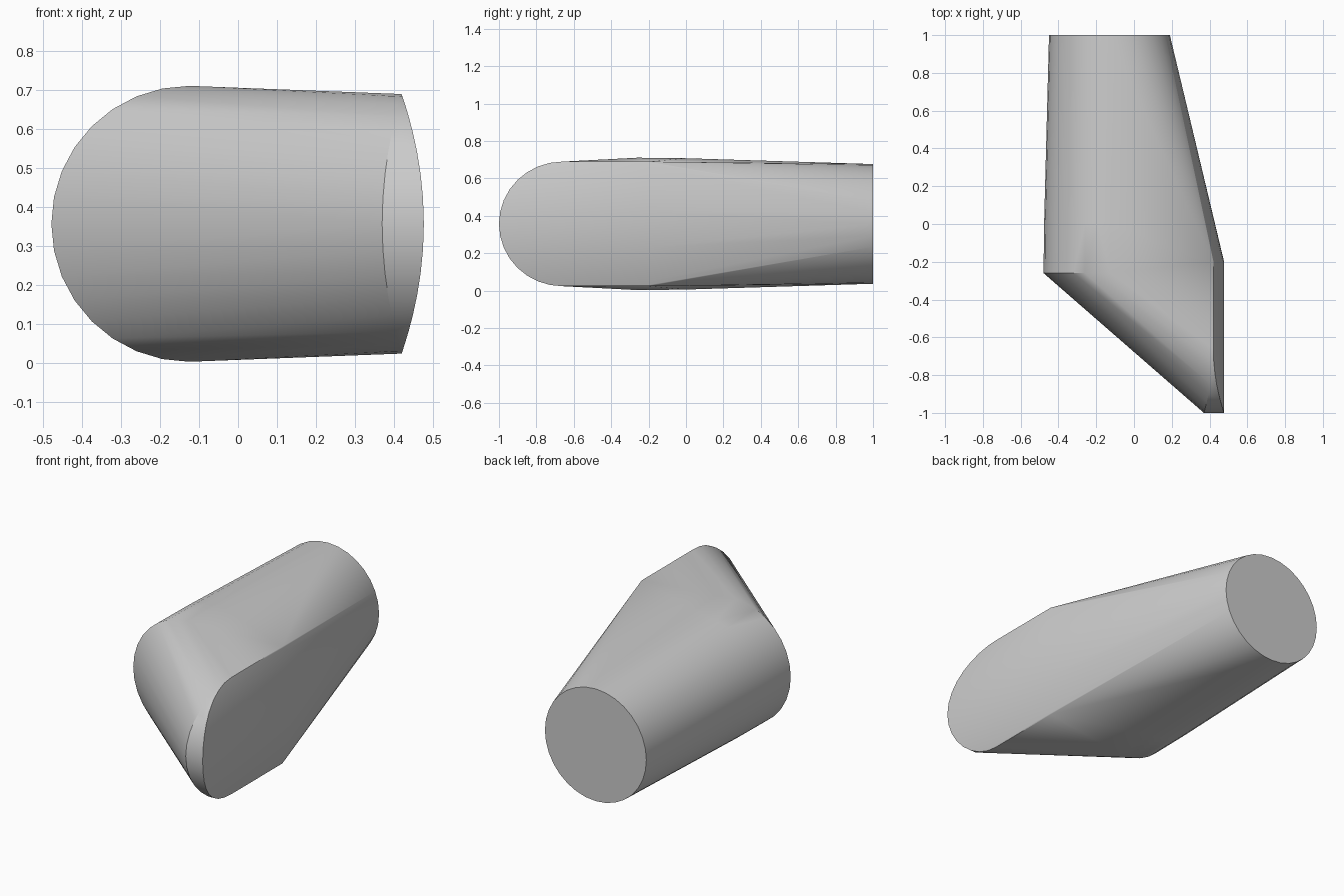
import bpy, bmesh
from math import sin, cos, pi, radians

if "Cube" in bpy.data.objects:
    bpy.data.objects.remove(bpy.data.objects["Cube"])

N = 32
CZ = 0.357
points = []


def ring(cx, y, r):
    for i in range(N):
        a = 2 * pi * i / N
        points.append((cx + r * cos(a), y, CZ + r * sin(a)))


# Round back end and the slightly wider middle of the tube
ring(-0.13, 1.0, 0.32)
ring(-0.125, 0.0, 0.351)
ring(-0.125, -0.26, 0.354)

# Bulged right-hand end: straight rear edge, half-round front edge
for i in range(N // 2 + 1):
    a = -pi / 2 + pi * i / (N // 2)
    s, c = sin(a), cos(a)
    z = CZ + 0.333 * s
    x = 0.477 - 0.057 * s * s
    front = -0.66 - 0.34 * c
    points.append((x, -0.2, z))
    points.append((x, front, z))
    # inner rim where the slanted front begins
    points.append((0.37 + 0.05 * s * s, front, z))

# Skin everything with one convex shell
bm = bmesh.new()
for p in points:
    bm.verts.new(p)
bmesh.ops.remove_doubles(bm, verts=bm.verts[:], dist=0.0005)
bmesh.ops.convex_hull(bm, input=bm.verts[:])
bmesh.ops.delete(bm, geom=[v for v in bm.verts if not v.link_faces], context='VERTS')
bmesh.ops.dissolve_limit(bm, angle_limit=radians(0.5), verts=bm.verts[:], edges=bm.edges[:])
bmesh.ops.recalc_face_normals(bm, faces=bm.faces[:])

mesh = bpy.data.meshes.new("elbow_shell")
bm.to_mesh(mesh)
bm.free()
shell = bpy.data.objects.new("elbow_shell", mesh)
bpy.context.collection.objects.link(shell)
bpy.context.view_layer.objects.active = shell
shell.select_set(True)
bpy.ops.object.shade_smooth_by_angle(angle=radians(30))
